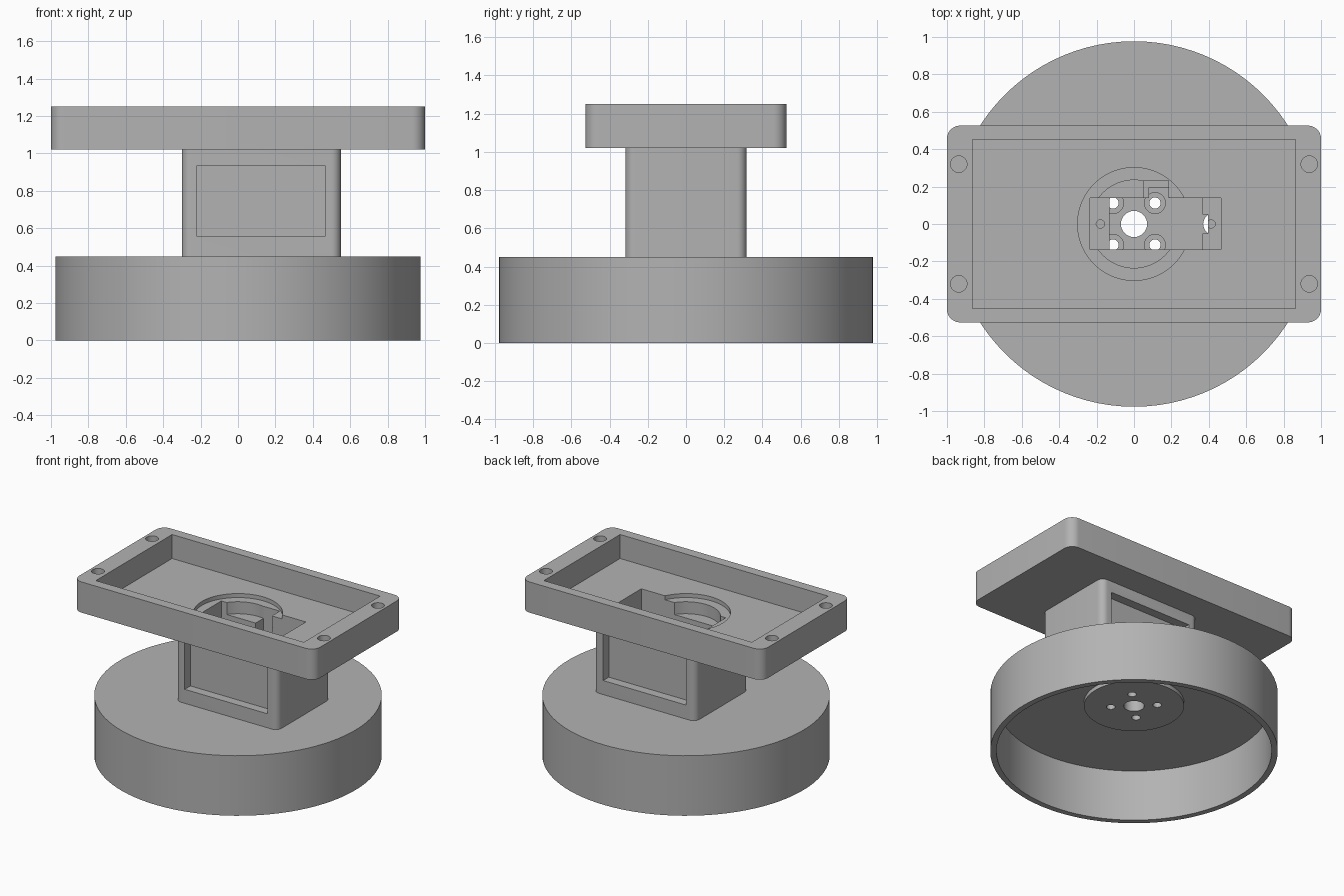
import bpy
import bmesh
from math import pi

cube = bpy.data.objects.get("Cube")
if cube:
    bpy.data.objects.remove(cube, do_unlink=True)

grey = bpy.data.materials.new("plain_grey")
grey.use_nodes = True
colour = (0.45, 0.45, 0.45, 1)
grey.diffuse_color = colour
grey.node_tree.nodes["Principled BSDF"].inputs["Base Color"].default_value = colour


def finish(bm, name):
    bmesh.ops.recalc_face_normals(bm, faces=bm.faces)
    mesh = bpy.data.meshes.new(name)
    bm.to_mesh(mesh)
    bm.free()
    mesh.materials.append(grey)
    obj = bpy.data.objects.new(name, mesh)
    bpy.context.collection.objects.link(obj)
    return obj


def box(name, x, y, z, radius=0):
    """Box between pairs of limits, with optional rounded upright edges."""
    bm = bmesh.new()
    bmesh.ops.create_cube(bm, size=1)
    for v in bm.verts:
        for i, (lo, hi) in enumerate((x, y, z)):
            v.co[i] = hi if v.co[i] > 0 else lo
    if radius:
        upright = [e for e in bm.edges
                   if abs(e.verts[0].co.z - e.verts[1].co.z) > 0.01]
        bmesh.ops.bevel(bm, geom=upright, offset=radius, segments=8,
                        profile=0.5, affect='EDGES')
    return finish(bm, name)


def disc(name, x, y, radius, z, sides=32):
    bm = bmesh.new()
    bmesh.ops.create_cone(bm, cap_ends=True, segments=sides, radius1=radius,
                          radius2=radius, depth=z[1] - z[0])
    bmesh.ops.translate(bm, verts=bm.verts, vec=(x, y, (z[0] + z[1]) / 2))
    return finish(bm, name)


def combine(body, part, operation='DIFFERENCE'):
    part.hide_render = True
    mod = body.modifiers.new(part.name, 'BOOLEAN')
    mod.operation = operation
    mod.solver = 'EXACT'
    mod.object = part
    bpy.context.view_layer.objects.active = body
    bpy.ops.object.modifier_apply(modifier=mod.name)
    bpy.data.objects.remove(part, do_unlink=True)


# Round base cup, hollow underneath, with a raised hub on its ceiling
body = disc("motor_stand", 0, 0, 0.977, (0, 0.45), 96)
combine(body, disc("base_hollow", 0, 0, 0.935, (-0.1, 0.385), 96))
combine(body, disc("base_hub", 0, 0, 0.34, (0.355, 0.41), 64), 'UNION')

# Column and tray
combine(body, box("column", (-0.3, 0.55), (-0.317, 0.317), (0.42, 1.04), 0.05), 'UNION')
combine(body, box("tray", (-1, 1), (-0.526, 0.526), (1.02, 1.25), 0.07), 'UNION')
combine(body, box("tray_hollow", (-0.863, 0.863), (-0.452, 0.452), (1.07, 1.4)))

# Sunken panels on the front and back of the column
for side in (-1, 1):
    limits = sorted((side * 0.25, side * 0.5))
    combine(body, box("column_panel", (-0.22, 0.465), limits, (0.555, 0.935)))

# Stepped round recess in the tray floor
combine(body, disc("wide_recess", 0, 0, 0.302, (1.04, 1.2), 64))
combine(body, disc("inner_recess", 0, 0, 0.235, (0.95, 1.2), 64))

# Motor pocket with shelves at both ends, and its cable channel
combine(body, box("pocket_top", (-0.235, 0.466), (-0.136, 0.138), (0.78, 1.2)))
combine(body, box("pocket_body", (-0.13, 0.365), (-0.136, 0.138), (0.45, 1.1)))
combine(body, box("cable_notch", (0.3, 0.395), (-0.05, 0.05), (0.45, 1)))
combine(body, box("cable_step", (0.05, 0.184), (0.1, 0.232), (0.85, 1.2)))
combine(body, box("cable_channel", (0.08, 0.184), (0.1, 0.195), (0.45, 1.1)))
for x in (-0.18, 0.412):
    combine(body, disc("shelf_screw_hole", x, 0, 0.022, (0.65, 0.9)))

# Shaft hole, cable hole and countersunk hub holes through the base
combine(body, disc("shaft_hole", 0, 0, 0.07, (0.2, 0.6)))
combine(body, disc("cable_hole", 0.428, 0, 0.058, (0.2, 0.47)))
for x in (-0.112, 0.112):
    for y in (-0.112, 0.112):
        combine(body, disc("hub_screw_hole", x, y, 0.03, (0.2, 0.6)))
        combine(body, disc("screw_head_seat", x, y, 0.056, (0.41, 0.47)))

# Screw holes at the tray corners
for x in (-0.937, 0.937):
    for y in (-0.32, 0.32):
        combine(body, disc("tray_screw_hole", x, y, 0.044, (1.08, 1.4)))

# Shading: smooth round walls, crisp corners
bpy.ops.object.select_all(action='DESELECT')
body.select_set(True)
bpy.context.view_layer.objects.active = body
bpy.ops.object.shade_smooth_by_angle(angle=pi / 6)
